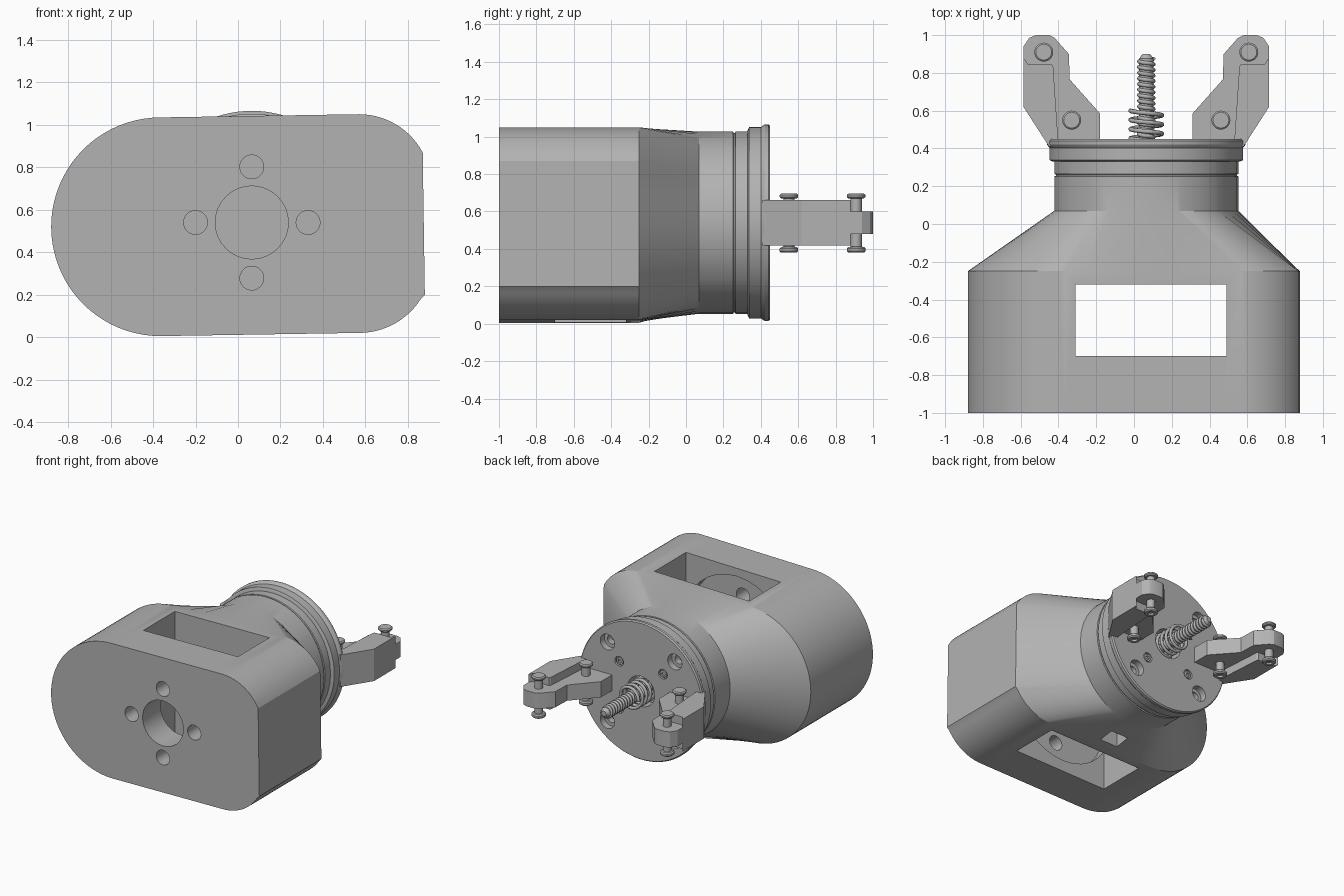
import bpy, bmesh
from math import sin, cos, pi, radians
from mathutils import Vector

cube = bpy.data.objects.get("Cube")
if cube:
    bpy.data.objects.remove(cube, do_unlink=True)

CX, CZ = 0.065, 0.54          # axis of the neck, plate and screw

grey = bpy.data.materials.new("plain_grey")
grey.use_nodes = True
grey.diffuse_color = (0.45, 0.45, 0.45, 1)
grey.node_tree.nodes["Principled BSDF"].inputs["Base Color"].default_value = (0.45, 0.45, 0.45, 1)


def activate(ob):
    bpy.ops.object.select_all(action='DESELECT')
    ob.select_set(True)
    bpy.context.view_layer.objects.active = ob


def loft(name, rings):
    """Skin a list of equal-length rings and cap both ends."""
    bm = bmesh.new()
    loops = [[bm.verts.new(p) for p in ring] for ring in rings]
    n = len(loops[0])
    for a, b in zip(loops, loops[1:]):
        for i in range(n):
            j = (i + 1) % n
            bm.faces.new((a[i], a[j], b[j], b[i]))
    bm.faces.new(loops[0])
    bm.faces.new(loops[-1])
    bmesh.ops.recalc_face_normals(bm, faces=bm.faces)
    me = bpy.data.meshes.new(name)
    bm.to_mesh(me)
    bm.free()
    me.materials.append(grey)
    ob = bpy.data.objects.new(name, me)
    bpy.context.collection.objects.link(ob)
    return ob


def lathe(name, profile, u, v, axis='Y', n=32):
    """Turn (radius, height) pairs; u, v locate the axis (x,z for Y; x,y for Z)."""
    rings = []
    for r, h in profile:
        ring = []
        for i in range(n):
            a = 2 * pi * i / n
            p, q = u + r * cos(a), v + r * sin(a)
            ring.append((p, h, q) if axis == 'Y' else (p, q, h))
        rings.append(ring)
    return loft(name, rings)


def prism(name, outline, z0, z1):
    return loft(name, [[(x, y, z) for x, y in outline] for z in (z0, z1)])


def box(name, x0, x1, y0, y1, z0, z1):
    return prism(name, [(x0, y0), (x1, y0), (x1, y1), (x0, y1)], z0, z1)


def hole(r, y0, y1, x=CX, z=CZ):
    return lathe("hole_cutter", [(r, y0), (r, y1)], x, z)


def cut(ob, cutters):
    activate(ob)
    for c in cutters:
        c.hide_render = True
        m = ob.modifiers.new("cut", 'BOOLEAN')
        m.operation = 'DIFFERENCE'
        m.solver = 'EXACT'
        m.object = c
        bpy.ops.object.modifier_apply(modifier=m.name)
        bpy.data.objects.remove(c, do_unlink=True)


def smooth(ob, angle=30):
    activate(ob)
    bpy.ops.object.shade_smooth_by_angle(angle=radians(angle))


def helix(name, radius, wire, y0, y1, turns, steps=20):
    cu = bpy.data.curves.new(name, 'CURVE')
    cu.dimensions = '3D'
    cu.bevel_depth = wire
    cu.bevel_resolution = 2
    cu.use_fill_caps = True
    sp = cu.splines.new('POLY')
    n = int(turns * steps)
    sp.points.add(n)
    for i, pt in enumerate(sp.points):
        a = 2 * pi * i / steps
        pt.co = (CX + radius * cos(a), y0 + (y1 - y0) * i / n, CZ + radius * sin(a), 1)
    cu.materials.append(grey)
    ob = bpy.data.objects.new(name, cu)
    bpy.context.collection.objects.link(ob)
    activate(ob)
    bpy.ops.object.convert(target='MESH')
    smooth(bpy.context.object, 60)


# Housing section: matching points on the outline and on the neck circle
outline, circle = [], []


def add_span(n, point, a0, a1):
    for i in range(n):
        t = i / n
        outline.append(point(t))
        a = radians(a0 + (a1 - a0) * t)
        circle.append((cos(a), sin(a)))


def arc(cx, cz, r, a0, a1):
    return lambda t: (cx + r * cos(radians(a0 + (a1 - a0) * t)),
                      cz + r * sin(radians(a0 + (a1 - a0) * t)))


def line(p, q):
    return lambda t: tuple(Vector(p).lerp(Vector(q), t))


add_span(8, line((0.88, 0.20), (0.87, 0.87)), -39, 39)
add_span(14, arc(0.57, 0.71, 0.34, 28, 90), 39, 70)
add_span(8, line((0.57, 1.05), (-0.37, 1.035)), 70, 120)
add_span(40, arc(-0.365, 0.52, 0.515, 90, 270), 120, 240)
add_span(8, line((-0.37, 0.005), (0.57, 0.02)), 240, 290)
add_span(14, arc(0.57, 0.365, 0.345, 270, 332), 290, 321)

rings = [[(x, y, z) for x, z in outline] for y in (-1, -0.25)]
for r, y in [(0.487, 0.07), (0.487, 0.252), (0.479, 0.255), (0.479, 0.262), (0.487, 0.265), (0.487, 0.34)]:
    rings.append([(CX + r * c, y, CZ + r * s) for c, s in circle])
housing = loft("housing", rings)

# Window, front mounting holes, inner recess and lower slot
cutters = [box("window_cutter", -0.31, 0.49, -0.70, -0.32, -0.2, 1.3),
           hole(0.44, -0.78, -0.69), hole(0.172, -1.1, -0.6),
           box("slot_cutter", -0.01, 0.14, -0.20, -0.08, -0.2, 0.2)]
for dx, dz in [(0.265, 0), (-0.265, 0), (0, 0.262), (0, -0.262)]:
    cutters.append(hole(0.056, -1.1, -0.6, CX + dx, CZ + dz))
cut(housing, cutters)
smooth(housing, 20)

# Round end plate with its holes and small screws
plate = lathe("end_plate", [(0.495, 0.33), (0.512, 0.338), (0.512, 0.402), (0.52, 0.412),
                            (0.526, 0.422), (0.526, 0.44), (0.518, 0.45)], CX, CZ, n=96)
cutters = [hole(0.115, 0.36, 0.5)]
for sx in (-1, 1):
    for sz in (-1, 1):
        x, z = CX + 0.285 * sx, CZ + 0.30 * sz
        cutters += [hole(0.06, 0.40, 0.5, x, z), hole(0.034, 0.35, 0.42, x, z)]
        x, z = CX + 0.185 * sx, CZ + 0.18 * sz
        cutters.append(hole(0.037, 0.43, 0.5, x, z))
        smooth(lathe("small_screw", [(0.028, 0.42), (0.028, 0.445), (0.014, 0.446), (0.014, 0.435)], x, z, n=20))
cut(plate, cutters)
smooth(plate)

# Lead screw and spring
smooth(lathe("screw_core", [(0.038, 0.36), (0.038, 0.875), (0.02, 0.90)], CX, CZ))
helix("screw_thread", 0.038, 0.011, 0.40, 0.875, 16)
helix("spring", 0.083, 0.012, 0.38, 0.60, 4.5, 32)

# Two mirrored gripper fingers: thin arm, thick outer rail and two pins
ARM = [(-0.57, 0.50), (-0.40, 0.42), (-0.18, 0.45), (-0.18, 0.585), (-0.34, 0.765),
       (-0.345, 0.90), (-0.42, 0.985), (-0.45, 1.0), (-0.52, 1.0), (-0.555, 0.985),
       (-0.585, 0.94), (-0.585, 0.62), (-0.45, 0.41)]
ARM = ARM[1:]
RAIL = [(-0.45, 0.41), (-0.40, 0.42), (-0.428, 0.835), (-0.435, 0.845),
        (-0.56, 0.845), (-0.585, 0.88), (-0.585, 0.62)]
PIN = [(0.022, 0.395), (0.022, 0.38), (0.042, 0.38), (0.05, 0.388), (0.05, 0.402), (0.042, 0.41),
       (0.03, 0.412), (0.03, 0.668), (0.042, 0.67), (0.05, 0.678), (0.05, 0.688), (0.042, 0.695)]

for side, flip in (("right", False), ("left", True)):
    def mx(x):
        return 2 * CX - x if flip else x
    arm = prism(side + "_finger_arm", [(mx(x), y) for x, y in ARM], 0.48, 0.60)
    rail = prism(side + "_finger_rail", [(mx(x), y) for x, y in RAIL], 0.418, 0.662)
    for ob in (arm, rail):
        smooth(ob, 25)
    for x, y in [(-0.33, 0.55), (-0.478, 0.91)]:
        smooth(lathe(side + "_finger_pin", PIN, mx(x), y, 'Z', 28))
